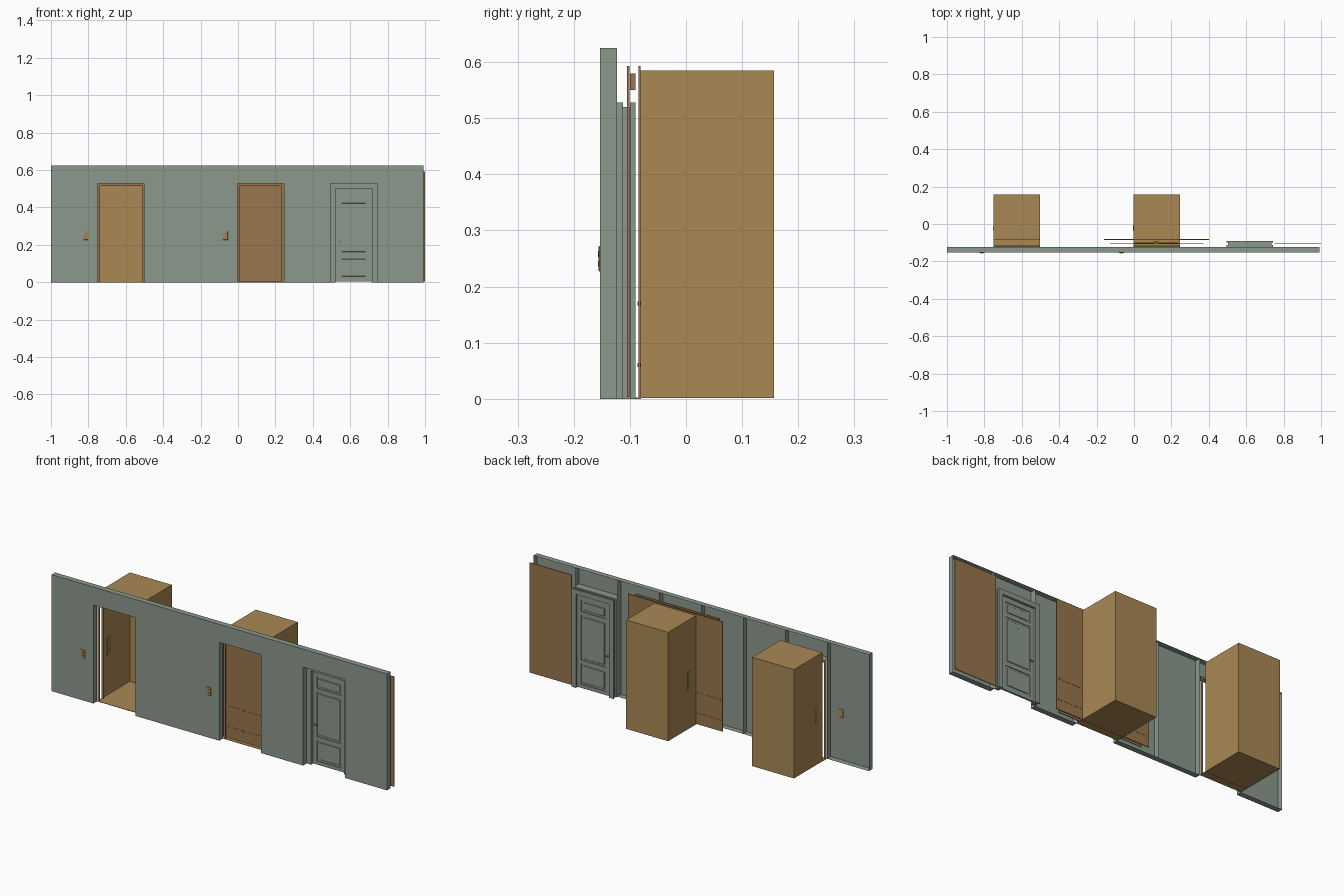
import bpy, bmesh, math
from mathutils import Matrix, Vector

if "Cube" in bpy.data.objects:
    bpy.data.objects.remove(bpy.data.objects["Cube"])


def material(name, rgb):
    m = bpy.data.materials.new(name)
    m.diffuse_color = (*rgb, 1)
    m.use_nodes = True
    m.node_tree.nodes["Principled BSDF"].inputs["Base Color"].default_value = m.diffuse_color
    return m


GREY = material("painted_grey", (0.26, 0.32, 0.27))
TAN = material("brass_tan", (0.40, 0.25, 0.09))
BROWN = material("bronze_brown", (0.32, 0.18, 0.075))


def finish(bm, name, mat):
    me = bpy.data.meshes.new(name)
    bm.to_mesh(me)
    bm.free()
    me.materials.append(mat)
    ob = bpy.data.objects.new(name, me)
    bpy.context.collection.objects.link(ob)
    return ob


def add_box(bm, x0, x1, y0, y1, z0, z1):
    size = Matrix.Diagonal((x1 - x0, y1 - y0, z1 - z0, 1))
    mid = Matrix.Translation(((x0 + x1) / 2, (y0 + y1) / 2, (z0 + z1) / 2))
    return bmesh.ops.create_cube(bm, size=1, matrix=mid @ size)["verts"]


def boxes(name, mat, specs, bevel=0):
    bm = bmesh.new()
    for s in specs:
        add_box(bm, *s)
    ob = finish(bm, name, mat)
    if bevel:
        mod = ob.modifiers.new("bevel", 'BEVEL')
        mod.width, mod.segments = bevel, 1
    return ob


def open_box(name, mat, dims, open_side):
    # thin sheet box with the faces pointing along open_side removed
    bm = bmesh.new()
    add_box(bm, *dims)
    bm.normal_update()
    d = Vector(open_side)
    bmesh.ops.delete(bm, geom=[f for f in bm.faces if f.normal.dot(d) > 0.9], context='FACES')
    return finish(bm, name, mat)


def disc(name, mat, x, y, z, r, depth, n=16):
    bm = bmesh.new()
    bmesh.ops.create_cone(bm, cap_ends=True, segments=n, radius1=r, radius2=r, depth=depth,
                          matrix=Matrix.Translation((x, y, z)) @ Matrix.Rotation(math.pi / 2, 4, 'X'))
    return finish(bm, name, mat)


def portal(x0, x1, z1, y0, y1, w):
    # two posts and a lintel
    return [(x0, x0 + w, y0, y1, 0, z1), (x1 - w, x1, y0, y1, 0, z1),
            (x0 + w, x1 - w, y0, y1, z1 - w, z1)]


W, X0, TOP, HEAD = 0.249, -1.0, 0.625, 0.528
YF, YB = -0.153, -0.123
OPENINGS = (1, 4, 6)

# wall modules: front sheets with return flanges, open at the back
for i in range(8):
    x = X0 + i * W
    bottom = HEAD if i in OPENINGS else 0
    open_box(f"wall_module_{i}", GREY, (x, x + W, YF, YB, bottom, TOP), (0, 1, 0))

# two lift cars, each with frame, sill, control panel and call plate
for n, i in enumerate((1, 4)):
    x = X0 + i * W
    x1 = x + W
    open_box(f"lift_car_{n}", TAN, (x, x1, -0.083, 0.157, 0.001, 0.585), (0, -1, 0))
    boxes(f"car_front_return_{n}", TAN, portal(x, x1, HEAD, -0.083, -0.08, 0.01)
          + [(x, x1, -0.083, -0.08, HEAD, 0.585)])
    boxes(f"entrance_frame_{n}", BROWN, portal(x, x1, HEAD, -0.119, -0.114, 0.012))
    boxes(f"threshold_{n}", TAN, [(x, x1, YB, -0.083, 0, 0.002)])
    boxes(f"car_control_panel_{n}", TAN,
          [(x - 0.001, x + 0.003, -0.038, -0.008, 0.21, 0.31)]
          + [(x - 0.002, x + 0.005, -0.031 + 0.011 * c, -0.025 + 0.011 * c, z, z + 0.007)
             for c in range(2) for z in (0.225, 0.24, 0.255, 0.27, 0.285)])
    cx = x - 0.063
    boxes(f"call_plate_{n}", TAN, [(cx - 0.013, cx + 0.013, -0.1555, -0.152, 0.227, 0.272)], 0.001)
    for z in (0.241, 0.258):
        disc(f"call_button_{n}", BROWN, cx, -0.1555, z, 0.005, 0.003)

# closed sliding doors of the second lift: hall pair and car pair
MID = X0 + 4.5 * W
for name, y, half in (("hall_door", -0.103, 0.25), ("car_door", -0.083, 0.28)):
    for s, side in ((-1, "left"), (1, "right")):
        a, b = sorted((MID + s * 0.0008, MID + s * half))
        specs = [(a, b, y - 0.002, y + 0.002, 0.003, 0.593)]
        ra, rb = sorted((MID + s * 0.012, MID + s * (half - 0.012)))
        if name == "hall_door":
            rb, ra = max(MID + s * 0.012, MID + s * 0.118), min(MID + s * 0.012, MID + s * 0.118)
        for z in (0.057, 0.166):
            specs.append((ra, rb, y - 0.0032, y + 0.0032, z, z + 0.007))
        boxes(f"{name}_{side}", BROWN, specs)
boxes("door_coupler", BROWN, [(MID - 0.01, MID + 0.01, -0.1, -0.09, 0.55, 0.58)])

# spare sliding leaf at the right-hand end
boxes("end_sliding_leaf", BROWN, [(0.75, 1.0, -0.105, -0.101, 0.003, 0.593)])

# service door: stepped casing behind the wall opening
dx0 = X0 + 6 * W
dx1 = dx0 + W
boxes("service_door_casing", GREY, portal(dx0, dx1, HEAD, YB, -0.112, 0.026)
      + portal(dx0 + 0.008, dx1 - 0.008, HEAD - 0.008, -0.112, -0.1, 0.018)
      + portal(dx0, dx1, HEAD, -0.1, -0.09, 0.026))

# service door leaf: stiles, rails and recessed panels with raised fields
a, b = dx0 + 0.027, dx1 - 0.027
pa, pb = 0.545, 0.693
PANELS = ((0.022, 0.135), (0.152, 0.395), (0.412, 0.475))
yl0, yl1 = -0.11, -0.1
leaf = [(a, pa, yl0, yl1, 0.003, 0.5), (pb, b, yl0, yl1, 0.003, 0.5)]
rails = [0.003] + [z for p in PANELS for z in p] + [0.5]
leaf += [(pa, pb, yl0, yl1, rails[k], rails[k + 1]) for k in range(0, len(rails), 2)]
boxes("service_door_leaf", GREY, leaf)
boxes("service_door_panels", GREY, [(pa, pb, -0.106, -0.104, z0, z1) for z0, z1 in PANELS])
boxes("service_door_raised_fields", GREY,
      [(pa + 0.01, pb - 0.01, -0.109, -0.101, z0 + 0.01, z1 - 0.01) for z0, z1 in PANELS], 0.002)
disc("peephole", GREY, (a + b) / 2, -0.105, 0.36, 0.003, 0.012, 12)

# door handle on both faces
for y, s in ((yl0, -1), (yl1, 1)):
    disc("handle_rose", GREY, 0.533, y, 0.215, 0.006, 0.004)
    ya, yb = sorted((y + s * 0.004, y + s * 0.007))
    boxes("handle_lever", GREY, [(0.53, 0.552, ya, yb, 0.213, 0.217),
                                 (0.531, 0.535, min(y, yb), max(y, ya), 0.213, 0.217)])
